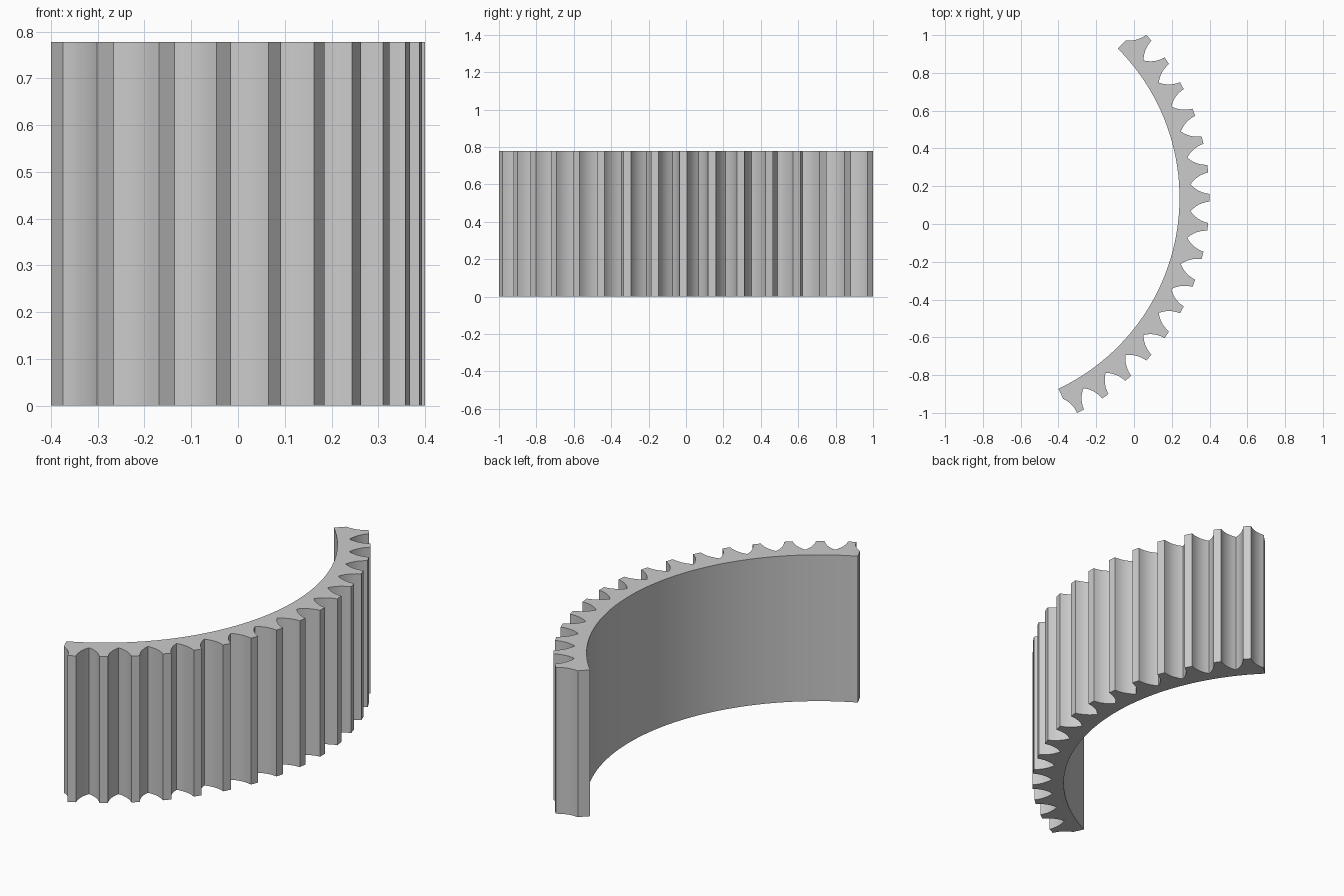
import bpy, bmesh
from math import cos, sin, radians, pi
from mathutils import Vector

default = bpy.data.objects.get("Cube")
if default:
    bpy.data.objects.remove(default, do_unlink=True)

# Gear dimensions
CENTRE = Vector((-0.877, 0.139))
TIP_R, ROOT_R, INNER_R = 1.277, 1.178, 1.118
HEIGHT = 0.778
PITCH = 2 * pi / 52
TIP_HALF = radians(0.92)
START, END = radians(-64.75), radians(45)
FIRST, LAST = -9, 6
BOW = 0.011
STEPS = 6


def polar(r, a):
    return CENTRE + Vector((cos(a), sin(a))) * r


def flank(a, b, toward):
    """Hollow tooth side from a to b, bowed toward the tooth's middle line."""
    side = (b - a).orthogonal().normalized()
    if side.dot(toward - a) < 0:
        side = -side
    return [a.lerp(b, t) + side * BOW * 4 * t * (1 - t)
            for t in (i / STEPS for i in range(STEPS + 1))]


# Toothed outer edge
outline = []
for k in range(FIRST, LAST + 1):
    mid = k * PITCH
    low = max(mid - PITCH / 2, START)
    high = min(mid + PITCH / 2, END)
    core = polar(ROOT_R, mid)
    rise = flank(polar(ROOT_R, low), polar(TIP_R, mid - TIP_HALF), core)
    fall = flank(polar(TIP_R, mid + TIP_HALF), polar(ROOT_R, high), core)
    outline += rise + (fall if k == LAST else fall[:-1])

# Smooth inner edge, back to the start
ARC = 48
outline += [polar(INNER_R, END + (START - END) * i / ARC) for i in range(ARC + 1)]

# Extrude the profile
bm = bmesh.new()
base = bm.faces.new([bm.verts.new((p.x, p.y, 0)) for p in outline])
top = bmesh.ops.extrude_face_region(bm, geom=[base], use_keep_orig=True)
bmesh.ops.translate(bm, vec=(0, 0, HEIGHT),
                    verts=[v for v in top["geom"] if isinstance(v, bmesh.types.BMVert)])
bmesh.ops.recalc_face_normals(bm, faces=bm.faces)
mesh = bpy.data.meshes.new("gear_segment")
bm.to_mesh(mesh)
bm.free()
gear = bpy.data.objects.new("gear_segment", mesh)
bpy.context.collection.objects.link(gear)

# Plain grey material
grey = bpy.data.materials.new("light_grey")
grey.use_nodes = True
colour = (0.6, 0.6, 0.6, 1)
grey.diffuse_color = colour
grey.node_tree.nodes["Principled BSDF"].inputs["Base Color"].default_value = colour
mesh.materials.append(grey)

# Smooth curved walls, keep corners crisp
bpy.ops.object.select_all(action="DESELECT")
gear.select_set(True)
bpy.context.view_layer.objects.active = gear
bpy.ops.object.shade_smooth_by_angle(angle=radians(30))
